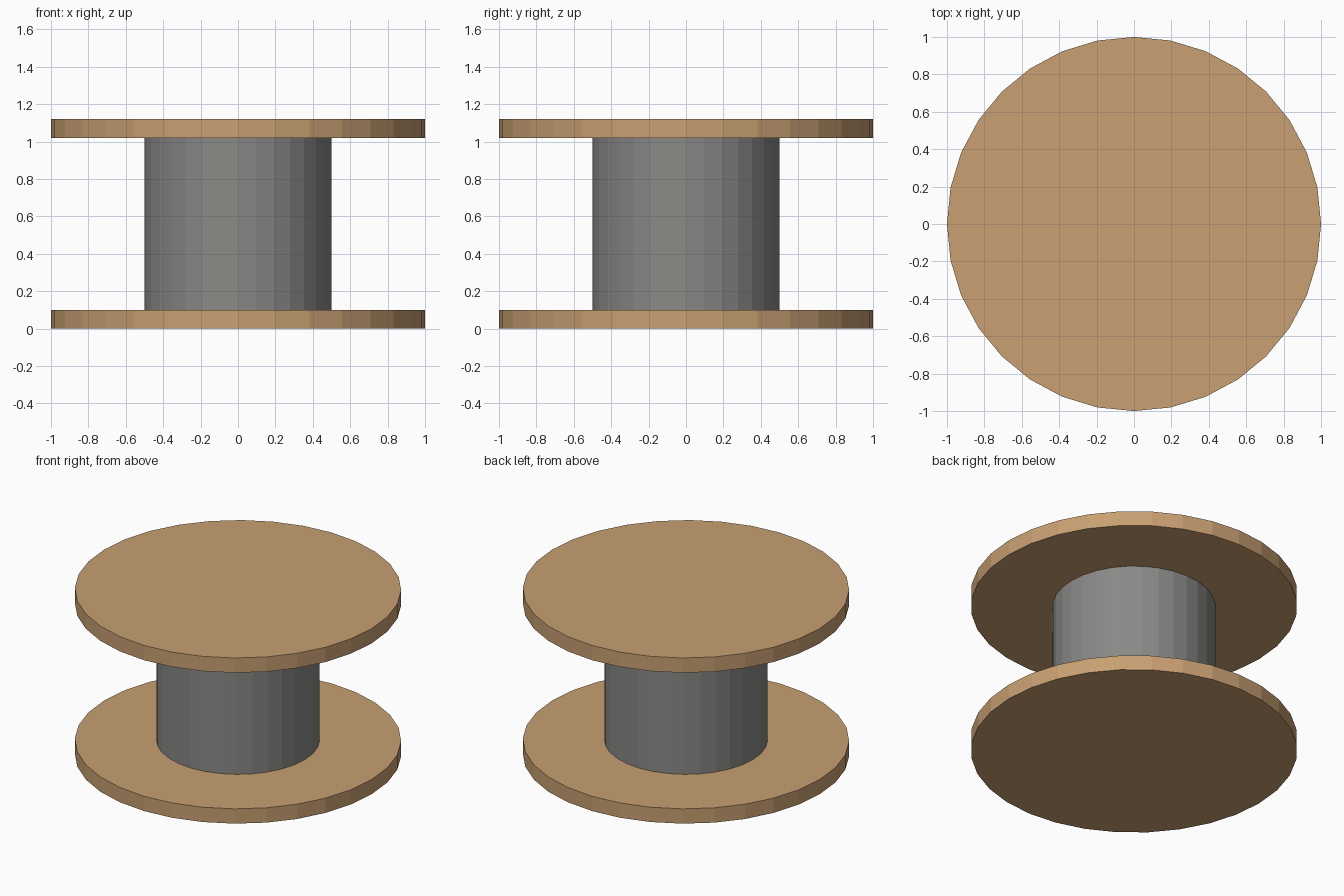
import bpy
import math

if "Cube" in bpy.data.objects:
    bpy.data.objects.remove(bpy.data.objects["Cube"])


def make_material(name, rgb):
    mat = bpy.data.materials.new(name)
    mat.diffuse_color = (*rgb, 1.0)
    mat.use_nodes = True
    mat.node_tree.nodes["Principled BSDF"].inputs["Base Color"].default_value = mat.diffuse_color
    return mat


wood = make_material("light_wood", (0.58, 0.35, 0.17))
grey = make_material("grey_cable", (0.25, 0.25, 0.24))


def disc(name, radius, z0, z1, mat):
    """Flat-shaded 32-sided cylinder between two heights."""
    bpy.ops.mesh.primitive_cylinder_add(
        vertices=32, radius=radius, depth=z1 - z0, location=(0, 0, (z0 + z1) / 2))
    obj = bpy.context.object
    obj.name = name
    obj.data.materials.append(mat)
    return obj


# Two wooden flanges with the wound drum between them
disc("bottom_flange", 1.0, 0.0, 0.10, wood)
disc("drum", 0.5, 0.10, 1.02, grey)
disc("top_flange", 1.0, 1.02, 1.12, wood)
